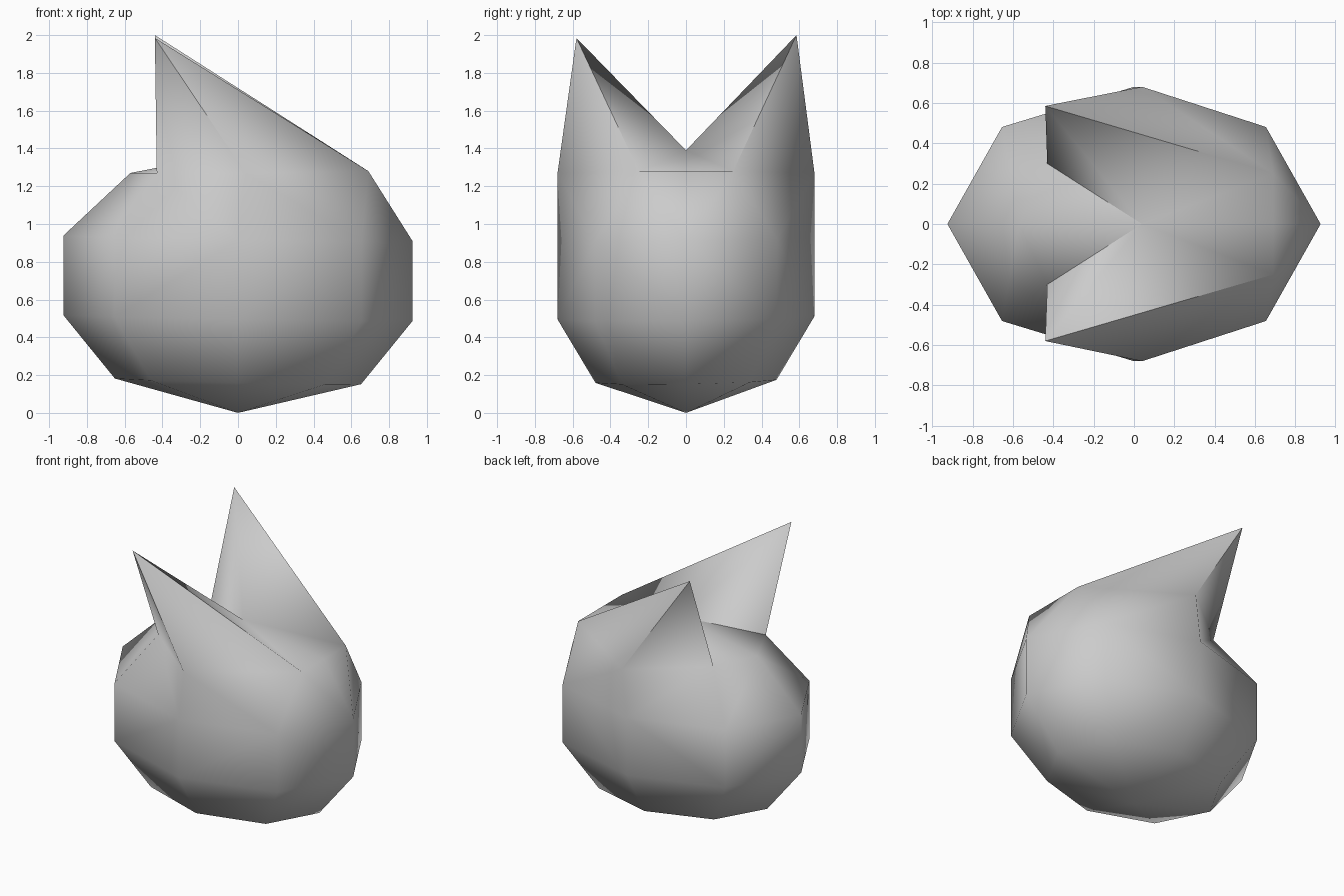
import bpy
import bmesh
from math import sin, cos, pi, radians

cube = bpy.data.objects.get("Cube")
if cube:
    bpy.data.objects.remove(cube, do_unlink=True)

SIDES = 8
RX, RY = 0.925, 0.68

grey = bpy.data.materials.new("light_grey")
grey.use_nodes = True
colour = (0.6, 0.6, 0.6, 1)
grey.diffuse_color = colour
grey.node_tree.nodes["Principled BSDF"].inputs["Base Color"].default_value = colour

bm = bmesh.new()


def ring(scale, z):
    """Slightly tilted oval ring of vertices."""
    verts = []
    for i in range(SIDES):
        a = 2 * pi * i / SIDES
        tilt = -0.015 * cos(a) + 0.008 * sin(a)
        verts.append(bm.verts.new((RX * scale * cos(a), RY * scale * sin(a), z + tilt)))
    return verts


def bridge(low, high):
    for i in range(SIDES):
        j = (i + 1) % SIDES
        bm.faces.new((low[i], low[j], high[j], high[i]))


# Rounded body: bottom point and three oval rings
bottom = bm.verts.new((0, 0, 0))
low = ring(0.705, 0.167)
waist = ring(1, 0.503)
shoulder = ring(1, 0.923)

# Crown ring, mirrored front to back
half = [(0.69, 0.25, 1.28), (0.04, 0.68, 1.27), (-0.43, 0.30, 1.27)]
points = [(0.69, 0, 1.28)] + half + [(-0.57, 0, 1.27)]
points += [(x, -y, z) for x, y, z in reversed(half)]
crown = [bm.verts.new(p) for p in points]
top = bm.verts.new((0.04, 0, 1.39))

for i in range(SIDES):
    bm.faces.new((bottom, low[(i + 1) % SIDES], low[i]))
bridge(low, waist)
bridge(waist, shoulder)
bridge(shoulder, crown)

# Crown faces between the ears
for i in (0, 3, 4, 7):
    bm.faces.new((top, crown[i], crown[(i + 1) % SIDES]))

# Pointed ears rising from the crown
for tip, start in (((-0.44, 0.585, 2.0), 1), ((-0.44, -0.58, 1.985), 5)):
    apex = bm.verts.new(tip)
    base = [top] + crown[start:start + 3]
    for k in range(4):
        bm.faces.new((base[k], base[(k + 1) % 4], apex))

bmesh.ops.triangulate(bm, faces=bm.faces[:], quad_method='SHORT_EDGE')
bmesh.ops.recalc_face_normals(bm, faces=bm.faces[:])

mesh = bpy.data.meshes.new("eared_body")
bm.to_mesh(mesh)
bm.free()
mesh.materials.append(grey)
body = bpy.data.objects.new("eared_body", mesh)
bpy.context.collection.objects.link(body)

bpy.ops.object.select_all(action='DESELECT')
body.select_set(True)
bpy.context.view_layer.objects.active = body
bpy.ops.object.shade_smooth_by_angle(angle=radians(65))
